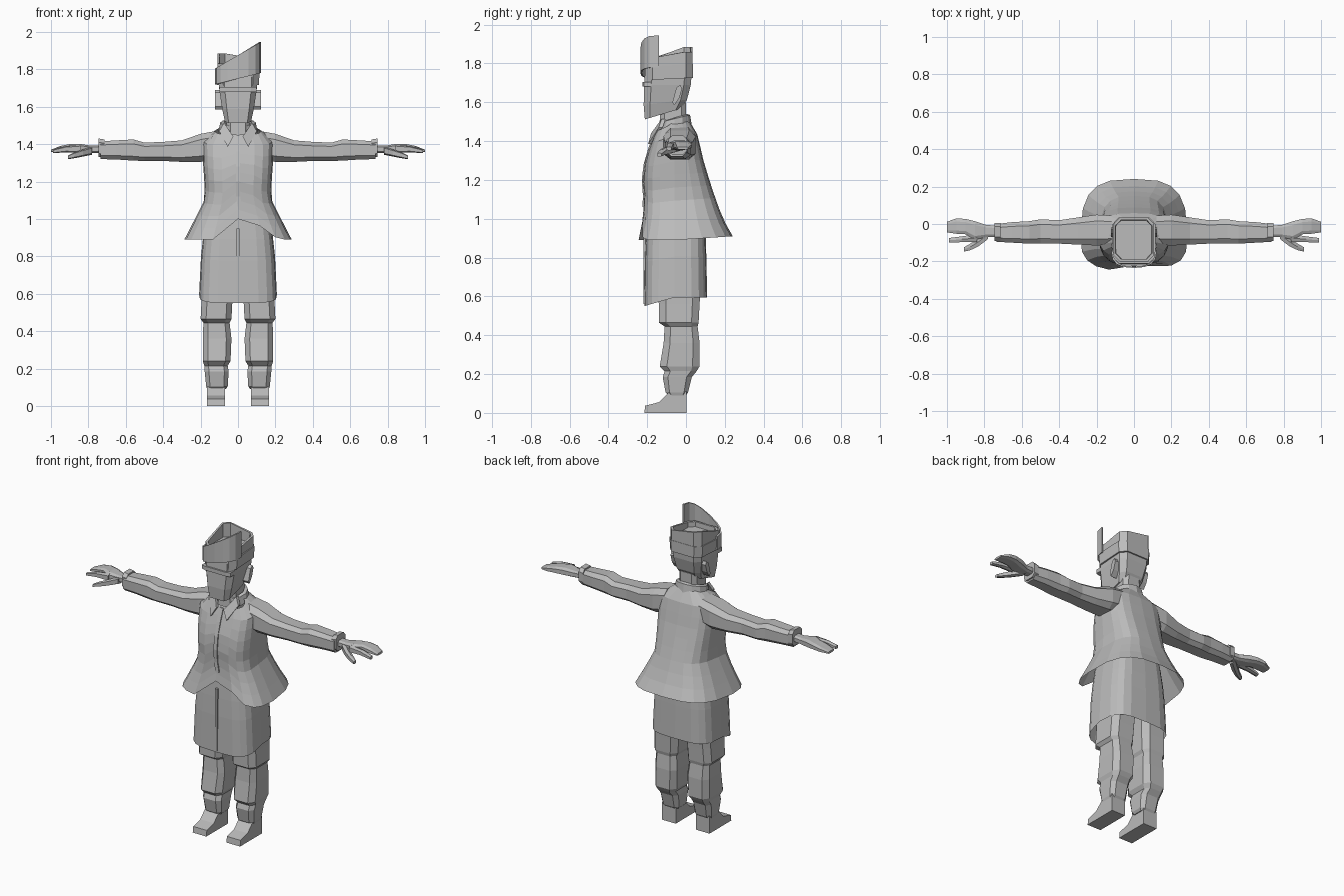
import bpy, bmesh, math

if "Cube" in bpy.data.objects:
    bpy.data.objects.remove(bpy.data.objects["Cube"])

grey = bpy.data.materials.new("cloth_grey")
grey.diffuse_color = (0.5, 0.5, 0.5, 1)
grey.use_nodes = True
grey.node_tree.nodes["Principled BSDF"].inputs["Base Color"].default_value = grey.diffuse_color


def spow(v, p):
    return math.copysign(abs(v) ** p, v)


def loft(name, rings, caps=(True, True), closed=True):
    """Skin a list of equal-length point rings, flat shaded."""
    bm = bmesh.new()
    vs = [[bm.verts.new(p) for p in r] for r in rings]
    n = len(vs[0])
    for a, b in zip(vs, vs[1:]):
        for i in range(n if closed else n - 1):
            j = (i + 1) % n
            bm.faces.new((a[i], a[j], b[j], b[i]))
    if caps[0]:
        bm.faces.new(vs[0])
    if caps[1]:
        bm.faces.new(vs[-1])
    bmesh.ops.recalc_face_normals(bm, faces=bm.faces)
    me = bpy.data.meshes.new(name)
    bm.to_mesh(me)
    bm.free()
    me.materials.append(grey)
    ob = bpy.data.objects.new(name, me)
    bpy.context.collection.objects.link(ob)
    return ob


def both(ob):
    """Mirror a part to the other side of the body."""
    ob.modifiers.new("mirror", 'MIRROR').use_bisect_axis[0] = False
    return ob


def ring_z(z, x0, x1, y0, y1, n=8, p=0.5, tilt=0.0):
    """Rounded-box ring lying flat; tilt raises it towards the back."""
    out = []
    for i in range(n):
        a = 2 * math.pi * (i + 0.5) / n
        x = (x0 + x1) / 2 + (x1 - x0) / 2 * spow(math.cos(a), p) / math.cos(math.pi / n) ** p
        y = (y0 + y1) / 2 + (y1 - y0) / 2 * spow(math.sin(a), p) / math.cos(math.pi / n) ** p
        out.append((x, y, z + tilt * (y - (y0 + y1) / 2)))
    return out


def ring_x(x, y0, y1, z0, z1, n=8, p=0.6):
    """Rounded-box ring standing across the arm."""
    return [(x, a, b) for a, b, _ in ring_z(0, y0, y1, z0, z1, n, p)]


def profile(rows, z):
    """Interpolate (half width, front y, back y) at a height."""
    for a, b in zip(rows, rows[1:]):
        if z >= b[0]:
            t = min(1, max(0, (a[0] - z) / (a[0] - b[0])))
            return [a[k] + (b[k] - a[k]) * t for k in (1, 2, 3)]
    return rows[-1][1:]


def garment(name, rows, top, hem, steps, n, p):
    """Open shell following a body profile, with shaped neckline and hem."""
    rings = []
    for s in range(steps + 1):
        ring = []
        for i in range(n):
            a = 2 * math.pi * i / n - math.pi / 2
            c, sn = spow(math.cos(a), p), spow(math.sin(a), p)
            z0, z1 = top(c, sn), hem(c, sn)
            z = z0 + (z1 - z0) * s / steps
            w, f, b = profile(rows, z)
            m = -0.06
            ring.append((w * c, m + (b - m if sn > 0 else m - f) * sn, z))
        rings.append(ring)
    return loft(name, rings, (False, False))


# jacket: fitted waist, flared tail, cutaway front
jacket_rows = [(1.50, .08, -.125, .02), (1.47, .13, -.145, .045), (1.43, .19, -.165, .06),
               (1.30, .187, -.21, .09), (1.20, .18, -.222, .12), (1.11, .175, -.215, .15),
               (1.0, .23, -.222, .19), (0.89, .287, -.25, .252)]


def jacket_hem(c, s):
    if s > -0.3:
        return 0.89 + 0.02 * max(0, s)
    x = abs(c)
    if c > 0.01:
        return max(0.89, 1.08 - 0.25 * x)
    return max(0.89, 1.0 - 0.3 * x)


garment("jacket", jacket_rows, lambda c, s: 1.5 + 0.05 * min(0, s), jacket_hem, 9, 20, 0.65)

# overlapping front edge of the jacket
strip = []
for z in (1.44, 1.36, 1.28, 1.2, 1.12, 1.06):
    y = profile(jacket_rows, z)[1]
    x = 0.0 if z > 1.1 else 0.012
    strip.append([(x - .012, y - .006, z), (x + .012, y - .006, z),
                  (x + .012, y + .01, z), (x - .012, y + .01, z)])
loft("jacket_front_edge", strip)

# long skirt of the tunic with a front seam
skirt_rows = [(1.12, .15, -.19, .08), (0.96, .18, -.205, .10),
              (0.8, .198, -.212, .105), (0.55, .21, -.215, .11)]
garment("skirt", skirt_rows, lambda c, s: 1.12,
        lambda c, s: 0.595 + 0.045 * min(0, s), 5, 20, 0.55)
loft("skirt_seam", [ring_z(z, -.008, .008, -.219, -.205, 4) for z in (0.56, 0.95)])

# trousers, gathered at knee and ankle
leg = [(.72, .02, .19, -.15, .08), (.56, .03, .195, -.14, .07), (.465, .035, .2, -.14, .065),
       (.445, .045, .185, -.11, .06), (.36, .035, .188, -.115, .07), (.24, .04, .188, -.135, .07),
       (.215, .055, .18, -.11, .055), (.185, .05, .178, -.12, .03), (.105, .055, .17, -.105, .01),
       (.09, .065, .165, -.09, .0)]
both(loft("trouser_leg", [ring_z(*r) for r in leg]))

# shoe: side outline swept across the foot
shoe = [(-.215, 0), (.002, 0), (.002, .11), (-.085, .11), (-.14, .055), (-.21, .037)]
both(loft("shoe", [[(x, y, z) for y, z in shoe] for x in (.07, .165)]))

# sleeves
sleeve = [(.12, -.11, .045, 1.32, 1.47), (.2, -.115, .05, 1.305, 1.455),
          (.3, -.11, .035, 1.305, 1.42), (.4, -.105, .02, 1.31, 1.412),
          (.5, -.105, .025, 1.31, 1.408), (.56, -.105, .015, 1.312, 1.425),
          (.65, -.1, .01, 1.318, 1.42), (.735, -.095, .0, 1.32, 1.415)]
both(loft("sleeve", [ring_x(*r) for r in sleeve]))
both(loft("cuff", [ring_x(.715, -.09, .005, 1.33, 1.425), ring_x(.745, -.09, .005, 1.33, 1.43)]))

# hands: palm with joined fingers, index finger and thumb
hand = [(.72, -.07, -.01, 1.355, 1.395), (.79, -.07, -.005, 1.352, 1.392),
        (.85, -.085, .015, 1.355, 1.402), (.9, -.055, .027, 1.36, 1.4),
        (.95, -.052, .03, 1.36, 1.39), (1.0, -.045, .012, 1.357, 1.37)]
both(loft("hand", [ring_x(*r) for r in hand]))
finger = [(.84, -.095, -.055, 1.355, 1.395), (.92, -.097, -.066, 1.358, 1.388),
          (.99, -.1, -.075, 1.352, 1.37)]
both(loft("index_finger", [ring_x(*r, 6) for r in finger]))
thumb = [(.78, -.08, -.03, 1.345, 1.385), (.83, -.118, -.07, 1.335, 1.37),
         (.875, -.14, -.105, 1.326, 1.355), (.91, -.148, -.125, 1.32, 1.338)]
both(loft("thumb", [ring_x(*r, 6) for r in thumb]))

# neck and collar
loft("neck", [ring_z(1.42, -.065, .065, -.14, .0), ring_z(1.6, -.06, .06, -.13, .0)])
collar = []
for r, z in ((.105, 1.465), (.095, 1.515), (.075, 1.52), (.075, 1.45)):
    collar.append([(r * math.cos(a), -.06 + r * .85 * math.sin(a), z + .02 * math.sin(a))
                   for a in [math.radians(-60 + 30 * k) for k in range(11)]])
loft("collar", collar, (False, False), closed=False)
flap = [(.075, -.125, 1.515), (.1, -.14, 1.47), (.055, -.195, 1.385), (.025, -.18, 1.44)]
both(loft("lapel", [flap, [(x, y + .02, z) for x, y, z in flap]]))

# head: boxy, with slanted jaw
head = [(1.54, -.07, .07, -.212, -.025, 8, .4, .3), (1.6, -.085, .085, -.218, .005, 8, .4, .12),
        (1.69, -.1, .1, -.215, .025, 8, .4), (1.78, -.106, .106, -.21, .032, 8, .4)]
loft("head", [ring_z(*r) for r in head])
loft("brow_band", [ring_z(z, -.1, .1, -.224, -.17, 8, .4) for z in (1.68, 1.705)])
ear = [(-.03, 1.69), (-.05, 1.675), (-.07, 1.6), (-.06, 1.585), (-.035, 1.62), (-.02, 1.67)]
both(loft("ear", [[(x, y, z) for y, z in ear] for x in (.08, .122)]))

# cap: band and open crown with a raised back corner
loft("cap_band", [ring_z(1.72, -.112, .112, -.21, .036, 8, .4, .05),
                  ring_z(1.79, -.115, .115, -.21, .036, 8, .4, .05)])


def crown(z, d):
    pts = ring_z(z, -.11 + d, .108 - d, -.2 + d, .034 - d, 8, .4)
    return [(x, y, h + (0 if h < 1.825 else .03 * (y > -.08) + .025 * (y > -.08 and x < 0)))
            for x, y, h in pts]


loft("cap_crown", [crown(1.77, 0), crown(1.83, 0), crown(1.83, .012), crown(1.80, .014)])

# tall slanted front plate wrapping the cap
plate = []
for k in range(9):
    a = math.radians(-90 + 22.5 * k)
    u = spow(math.sin(a), .8)
    lo, hi = 1.75 + .03 * u, 1.875 + .07 * u
    ring = []
    for r, z in ((1, lo), (1, hi), (.92, hi), (.92, lo)):
        ring.append((.122 * r * u, -.14 - .095 * r * spow(math.cos(a), .7), z))
    plate.append(ring)
loft("cap_front_plate", plate)
